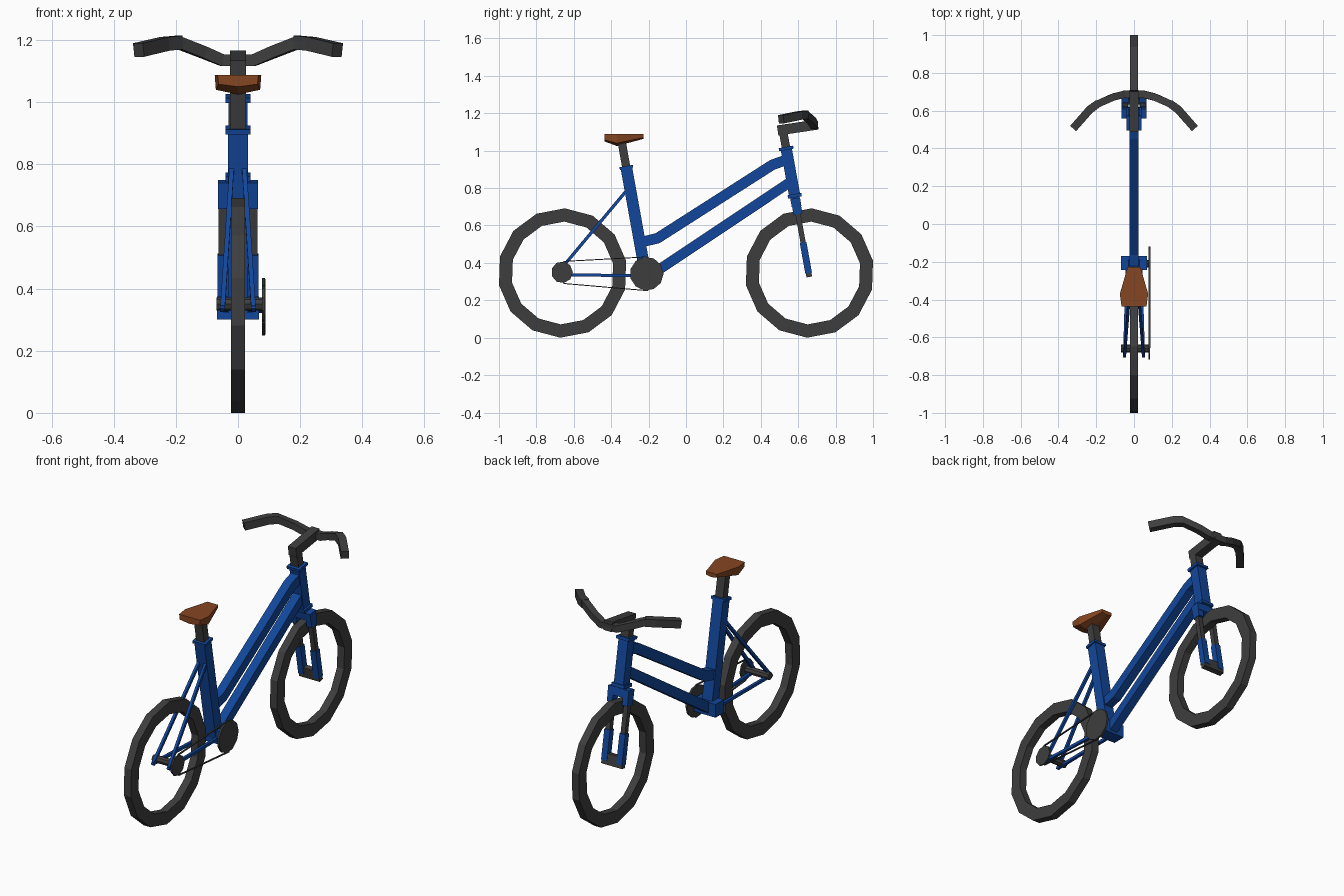
import bpy, bmesh, math
from mathutils import Vector, Matrix

cube = bpy.data.objects.get("Cube")
if cube:
    bpy.data.objects.remove(cube, do_unlink=True)


def material(name, color):
    m = bpy.data.materials.new(name)
    m.use_nodes = True
    m.diffuse_color = (*color, 1)
    m.node_tree.nodes["Principled BSDF"].inputs["Base Color"].default_value = (*color, 1)
    return m


BLUE = material("frame blue", (0.006, 0.062, 0.33))
DARK = material("dark grey", (0.048, 0.048, 0.048))
BROWN = material("saddle brown", (0.24, 0.062, 0.016))
X, Z = Vector((1, 0, 0)), Vector((0, 0, 1))


def finish(name, bm, mat):
    bmesh.ops.recalc_face_normals(bm, faces=bm.faces)
    mesh = bpy.data.meshes.new(name)
    bm.to_mesh(mesh)
    bm.free()
    mesh.materials.append(mat)
    ob = bpy.data.objects.new(name, mesh)
    bpy.context.collection.objects.link(ob)
    return ob


def skin(bm, rings, closed=False):
    """Join rings of vertices into a tube, capped unless closed."""
    n = len(rings[0])
    pairs = list(zip(rings, rings[1:]))
    if closed:
        pairs.append((rings[-1], rings[0]))
    else:
        bm.faces.new(rings[0])
        bm.faces.new(rings[-1])
    for r, s in pairs:
        for i in range(n):
            j = (i + 1) % n
            bm.faces.new((r[i], r[j], s[j], s[i]))


def tube(name, path, w, d, mat, ref=X):
    """Rectangular bar along a path: w along ref, d across it, mitred at bends."""
    pts = [Vector(p) for p in path]
    bm = bmesh.new()
    rings = []
    for i, p in enumerate(pts):
        t0 = (p - pts[i - 1]).normalized() if i else (pts[1] - p).normalized()
        t1 = (pts[i + 1] - p).normalized() if i < len(pts) - 1 else t0
        t = (t0 + t1).normalized()
        a = (ref - t * ref.dot(t)).normalized()
        b = t.cross(a) / t.dot(t0)
        rings.append([bm.verts.new(p + a * w / 2 * u + b * d / 2 * v)
                      for u, v in ((-1, -1), (1, -1), (1, 1), (-1, 1))])
    skin(bm, rings)
    return finish(name, bm, mat)


def disc(name, x0, x1, y, z, r, sides, mat):
    """Flat-sided cylinder whose axis runs along x."""
    bm = bmesh.new()
    bmesh.ops.create_cone(bm, cap_ends=True, segments=sides, radius1=r, radius2=r,
                          depth=x1 - x0)
    turn = Matrix.Rotation(math.pi / 2, 4, 'Y')
    bm.transform(Matrix.Translation(((x0 + x1) / 2, y, z)) @ turn)
    return finish(name, bm, mat)


def wheel(name, y):
    bm = bmesh.new()
    rings = []
    for k in range(14):
        a = math.radians(2) + math.tau * k / 14
        rings.append([bm.verts.new((x, y + r * math.sin(a), 0.346 + r * math.cos(a)))
                      for x, r in ((-.022, .275), (.022, .275), (.022, .346), (-.022, .346))])
    skin(bm, rings, closed=True)
    return finish(name, bm, DARK)


def steer(z, x=0):
    """Point on the tilted steering axis."""
    return (x, 0.535 + (1.015 - z) * 0.18, z)


def mast(z, x=0):
    """Point on the tilted seat axis."""
    return (x, -0.32 + (0.915 - z) * 0.18, z)


wheel("rear_wheel", -0.66)
wheel("front_wheel", 0.66)

# Main frame
tube("seat_tube", [mast(.915), mast(.33)], .064, .062, BLUE)
tube("seat_collar", [mast(.918), mast(.903)], .08, .072, BLUE)
tube("head_tube", [steer(1.015), steer(.75)], .06, .06, BLUE)
tube("head_collar_top", [steer(1.02), steer(1.004)], .08, .078, BLUE)
tube("head_collar_bottom", [steer(.768), steer(.75)], .08, .074, BLUE)
tube("top_tube", [(0, -.235, .512), (0, -.152, .532), (0, .463, .925), (0, .54, .952)],
     .05, .056, BLUE)
tube("down_tube", [(0, -.2, .327), (0, .555, .831)], .05, .054, BLUE)
tube("bottom_bracket", [(0, -.207, .30), (0, -.207, .375)], .136, .075, BLUE)

# Seat post and saddle
tube("seat_post", [mast(.90), mast(1.05)], .05, .044, DARK)
bm = bmesh.new()
sections = []
for y, half, side_z, keel_z in ((-.437, .066, 1.058, 1.05), (-.37, .075, 1.04, 1.025),
                                (-.228, .034, 1.07, 1.063)):
    sections.append([bm.verts.new(p) for p in (
        (-half, y, 1.088), (half, y, 1.088), (half * .95, y, side_z),
        (0, y, keel_z), (-half * .95, y, side_z))])
skin(bm, sections)
finish("saddle", bm, BROWN)

# Fork, with one leg on each side
tube("fork_steerer", [steer(.76), steer(.70)], .05, .05, BLUE)
tube("fork_crown", [steer(.745), steer(.70)], .13, .052, BLUE)
tube("front_axle", [steer(.385), steer(.325)], .13, .03, DARK)
for side, s in (("left", 1), ("right", -1)):
    x = s * .048
    tube(side + "_fork_sleeve", [steer(.71, x), steer(.66, x)], .034, .048, BLUE)
    tube(side + "_fork_upper", [steer(.68, x), steer(.49, x)], .028, .028, DARK)
    tube(side + "_fork_lower", [steer(.51, x), steer(.345, x)], .036, .036, BLUE)
    # Rear stays meet behind the axle
    tube(side + "_seat_stay", [(s * .02, -.315, .79), (s * .05, -.70, .33)],
         .015, .017, BLUE)
    tube(side + "_chain_stay", [(s * .036, -.21, .33), (s * .05, -.70, .338)],
         .016, .016, BLUE)

# Drivetrain on the left of the model
disc("rear_axle", -.07, .078, -.66, .35, .021, 8, DARK)
disc("crank_axle", .06, .08, -.21, .342, .02, 8, DARK)
disc("rear_sprocket", .077, .086, -.663, .35, .058, 9, DARK)
disc("chainring", .077, .088, -.21, .342, .09, 11, DARK)
tube("chain_upper", [(.082, -.655, .408), (.082, -.21, .432)], .009, .005, DARK)
tube("chain_lower", [(.082, -.655, .29), (.082, -.20, .251)], .009, .005, DARK)

# Stem, handlebar and grips
tube("stem_post", [steer(1.0), steer(1.12)], .05, .045, DARK)
tube("stem", [(0, .49, 1.108), (0, .705, 1.14)], .05, .054, DARK)
half_bar = [(.05, .687, 1.135), (.11, .672, 1.16), (.2, .632, 1.195)]
mirrored = [(-x, y, z) for x, y, z in reversed(half_bar)]
tube("handlebar", mirrored + half_bar, .038, .038, DARK, ref=Z)
for side, s in (("left", 1), ("right", -1)):
    tube(side + "_grip", [(s * .19, .638, 1.192), (s * .235, .605, 1.188),
                          (s * .32, .508, 1.168)], .044, .042, DARK, ref=Z)
